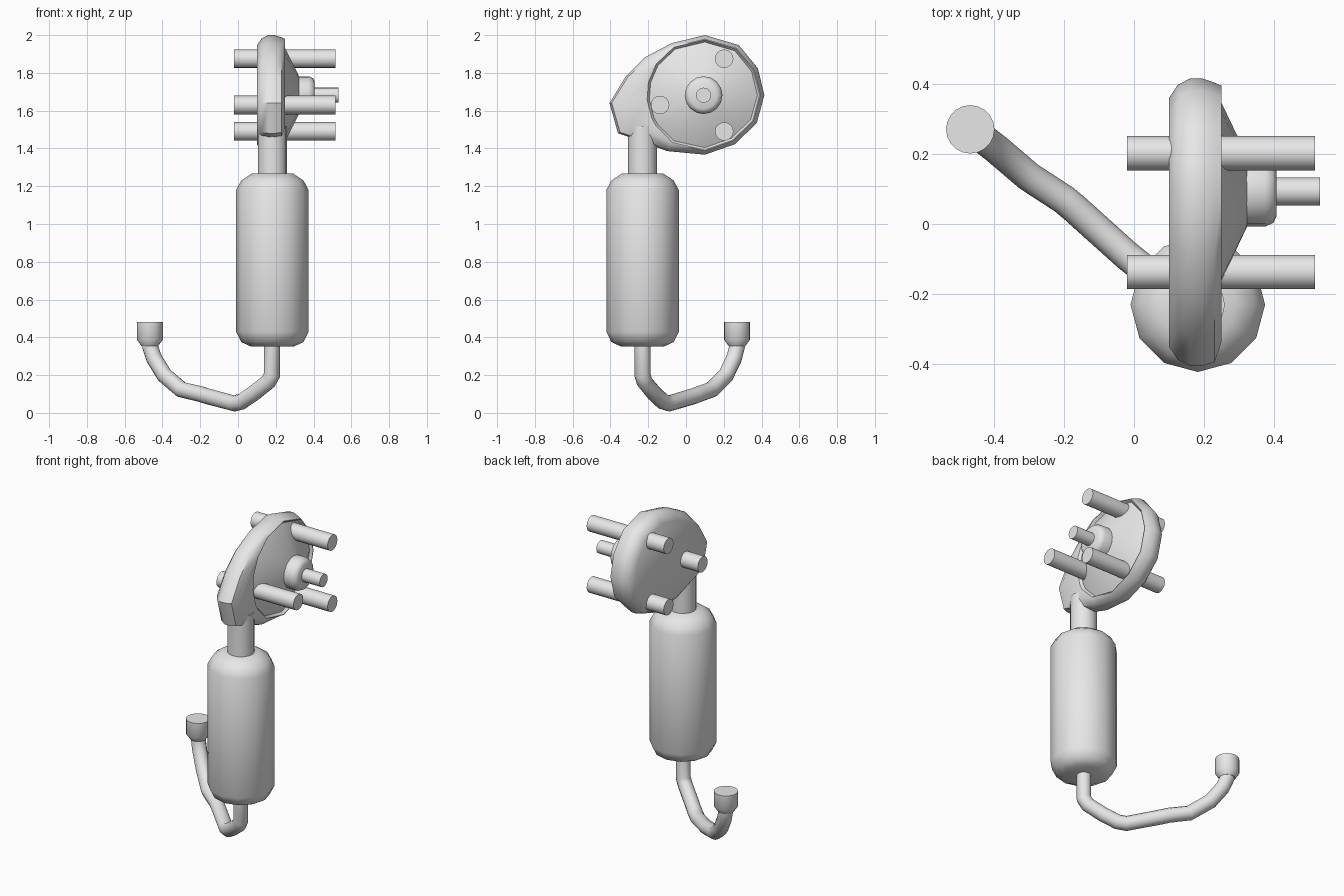
import bpy, bmesh
from math import cos, sin, pi, radians, atan2, hypot
from mathutils import Vector

cube = bpy.data.objects.get("Cube")
if cube:
    bpy.data.objects.remove(cube, do_unlink=True)

grey = bpy.data.materials.new("plain_grey")
grey.use_nodes = True
grey.diffuse_color = (0.8, 0.8, 0.8, 1)
grey.node_tree.nodes["Principled BSDF"].inputs["Base Color"].default_value = (0.8, 0.8, 0.8, 1)


def finish(obj, angle=40):
    obj.data.materials.clear()
    obj.data.materials.append(grey)
    bpy.ops.object.select_all(action='DESELECT')
    obj.select_set(True)
    bpy.context.view_layer.objects.active = obj
    bpy.ops.object.shade_smooth_by_angle(angle=radians(angle))


def loft(name, rings):
    """Skin a list of equally long point rings and cap both ends."""
    bm = bmesh.new()
    loops = [[bm.verts.new(p) for p in ring] for ring in rings]
    n = len(loops[0])
    for a, b in zip(loops, loops[1:]):
        for i in range(n):
            j = (i + 1) % n
            bm.faces.new((a[i], a[j], b[j], b[i]))
    bm.faces.new(loops[0])
    bm.faces.new(loops[-1])
    bmesh.ops.recalc_face_normals(bm, faces=bm.faces)
    mesh = bpy.data.meshes.new(name)
    bm.to_mesh(mesh)
    bm.free()
    obj = bpy.data.objects.new(name, mesh)
    bpy.context.collection.objects.link(obj)
    finish(obj)
    return obj


def lathe(name, profile, centre, axis='Z', sides=12):
    """Turn (radius, position) pairs about a line parallel to the axis."""
    u, v = centre
    rings = []
    for r, h in profile:
        ring = []
        for i in range(sides):
            a = 2 * pi * i / sides
            p, q = u + r * cos(a), v + r * sin(a)
            ring.append((p, q, h) if axis == 'Z' else (h, p, q))
        rings.append(ring)
    return loft(name, rings)


# Motor body and neck
BODY = (0.182, -0.23)
lathe("motor_body", [(0.115, 0.352), (0.165, 0.375), (0.192, 0.43), (0.192, 1.18),
                     (0.165, 1.23), (0.11, 1.267)], BODY)
lathe("neck", [(0.077, 1.25), (0.077, 1.52)], BODY, sides=16)

# Gear housing: egg-shaped outline in y, z with a conical cover on the left side
HUB = (0.093, 1.682)
outline = [(0.10, 2.0), (0.28, 1.947), (0.38, 1.825), (0.415, 1.683), (0.375, 1.535),
           (0.26, 1.423), (0.10, 1.367), (-0.10, 1.386), (-0.27, 1.45), (-0.36, 1.48),
           (-0.405, 1.64), (-0.32, 1.78), (-0.215, 1.884), (-0.077, 1.957)]
polar = [(hypot(y - HUB[0], z - HUB[1]), atan2(z - HUB[1], y - HUB[0])) for y, z in outline]


def opening(d):
    return min(0.3, d - 0.025)


def ring(x, radius):
    return [(x, HUB[0] + radius(d) * cos(a), HUB[1] + radius(d) * sin(a)) for d, a in polar]


loft("gear_housing", [
    ring(0.10, lambda d: d - 0.055),
    ring(0.125, lambda d: d - 0.018),
    ring(0.16, lambda d: d),
    ring(0.195, lambda d: d),
    ring(0.23, lambda d: d - 0.012),
    ring(0.25, lambda d: max(d - 0.07, opening(d) + 0.004)),
    ring(0.25, opening),
    ring(0.234, lambda d: opening(d) - 0.012),
    ring(0.323, lambda d: 0.1),
])

# Hub and output shaft
lathe("hub", [(0.1, 0.31), (0.1, 0.375), (0.09, 0.397), (0.072, 0.406)], HUB, 'X', 16)
lathe("output_shaft", [(0.04, 0.38), (0.04, 0.531)], HUB, 'X', 16)

# Mounting pins through the housing
for label, centre in (("upper", (0.202, 1.875)), ("front", (-0.137, 1.63)),
                      ("lower", (0.202, 1.49))):
    lathe(label + "_mounting_pin", [(0.049, -0.02), (0.049, 0.516)], centre, 'X', 16)

# Cable from the motor to the plug
path = [(0.18, -0.23, 0.4), (0.18, -0.23, 0.2), (0.16, -0.22, 0.165), (0.085, -0.17, 0.105),
        (0.02, -0.122, 0.06), (-0.02, -0.09, 0.05), (-0.17, 0.045, 0.09), (-0.2, 0.07, 0.1),
        (-0.30, 0.135, 0.123), (-0.39, 0.212, 0.2), (-0.445, 0.255, 0.29),
        (-0.465, 0.27, 0.35), (-0.467, 0.27, 0.39)]
curve = bpy.data.curves.new("cable", 'CURVE')
curve.dimensions = '3D'
curve.bevel_depth = 0.043
curve.bevel_resolution = 4
spline = curve.splines.new('POLY')
spline.points.add(len(path) - 1)
for point, co in zip(spline.points, path):
    point.co = (*co, 1)
cable = bpy.data.objects.new("cable", curve)
bpy.context.collection.objects.link(cable)
bpy.ops.object.select_all(action='DESELECT')
cable.select_set(True)
bpy.context.view_layer.objects.active = cable
bpy.ops.object.convert(target='MESH')
finish(bpy.context.view_layer.objects.active, 60)

# Plug at the cable end
lathe("plug", [(0.045, 0.355), (0.069, 0.388), (0.069, 0.48)], (-0.467, 0.27), sides=20)
